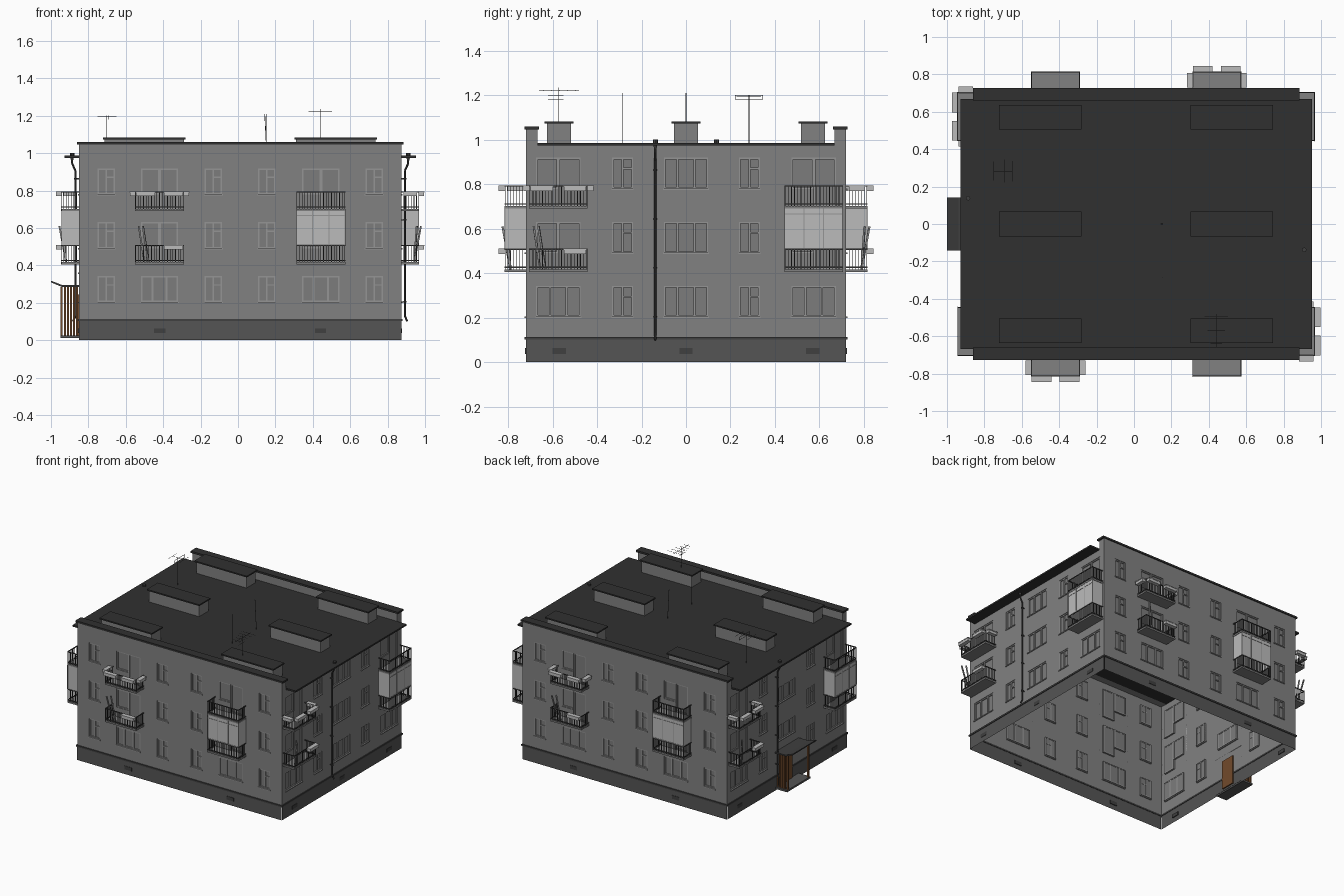
import bpy, bmesh, math
from mathutils import Matrix, Vector

if "Cube" in bpy.data.objects:
    bpy.data.objects.remove(bpy.data.objects["Cube"])

CX = 0.0115                     # building centre in x
HX, HY = 0.8615, 0.72           # half sizes of the wall box
FLOORS = [(0.203, 0.343), (0.49, 0.631), (0.779, 0.919)]   # window heights
SLABS = [0.405, 0.69]           # balcony floors

COL = dict(wall=0.22, trim=0.3, glass=0.2, plinth=0.09, dark=0.05, roof=0.03, light=0.5)
MATS = {}
for k, c in COL.items():
    MATS[k] = bpy.data.materials.new(k)
    MATS[k].diffuse_color = (c, c, c, 1)
MATS["wood"] = bpy.data.materials.new("wood")
MATS["wood"].diffuse_color = (0.17, 0.07, 0.025, 1)


class Part:
    """One mesh object gathered from simple solids."""
    def __init__(self, name, mat, M=Matrix()):
        self.bm, self.name, self.mat, self.M = bmesh.new(), name, mat, M

    def box(self, x0, x1, y0, y1, z0, z1):
        m = Matrix.Translation(((x0 + x1) / 2, (y0 + y1) / 2, (z0 + z1) / 2))
        bmesh.ops.create_cube(self.bm, size=1, matrix=m @ Matrix.Diagonal((x1 - x0, y1 - y0, z1 - z0, 1)))

    def rod(self, p, q, r=0.002, r2=None, n=6):
        p, q = Vector(p), Vector(q)
        m = Matrix.Translation((p + q) / 2) @ (q - p).to_track_quat('Z', 'Y').to_matrix().to_4x4()
        bmesh.ops.create_cone(self.bm, cap_ends=True, segments=n, radius1=r,
                              radius2=r if r2 is None else r2, depth=(q - p).length, matrix=m)

    def face(self, *pts):
        self.bm.faces.new([self.bm.verts.new(p) for p in pts])

    def done(self):
        bmesh.ops.remove_doubles(self.bm, verts=self.bm.verts, dist=1e-5)
        me = bpy.data.meshes.new(self.name)
        self.bm.to_mesh(me)
        self.bm.free()
        ob = bpy.data.objects.new(self.name, me)
        ob.matrix_world = self.M
        me.materials.append(MATS[self.mat])
        bpy.context.collection.objects.link(ob)


def facade(side, angle, w, d, small, big, bal, vents, top):
    """One elevation, built facing -y and turned into place."""
    M = Matrix.Translation((CX, 0, 0)) @ Matrix.Rotation(math.radians(angle), 4, 'Z')
    P = lambda n, m: Part(side + "_" + n, m, M)
    wall, frame, glass = P("wall", "wall"), P("window_frames", "trim"), P("window_glass", "glass")
    plinth, ledge, vent = P("plinth", "plinth"), P("plinth_ledge", "dark"), P("cellar_vents", "dark")

    # openings: (u0, u1, z0, z1, kind)
    ops = [(u - .047, u + .047, a, b, "small") for u in small for a, b in FLOORS]
    ops += [(u - .1, u + .1, a, b, "big") for u, (a, b) in big]
    for u in bal:
        ops.append((u - .1, u + .1, *FLOORS[0], "big"))
        for (a, b), s in zip(FLOORS[1:], SLABS):
            ops += [(u - .1, u, a, b, "plain"), (u, u + .1, s + .012, b, "plain")]

    # wall skin with holes
    us = sorted({round(v, 4) for o in ops for v in o[:2]} | {-w, w})
    zs = sorted({round(v, 4) for o in ops for v in o[2:4]} | {.1, top})
    for a, b in zip(us, us[1:]):
        for e, f in zip(zs, zs[1:]):
            mu, mz = (a + b) / 2, (e + f) / 2
            if not any(o[0] < mu < o[1] and o[2] < mz < o[3] for o in ops):
                wall.face((a, -d, e), (b, -d, e), (b, -d, f), (a, -d, f))

    # reveals, glass and frames
    y0, y1, t = -d + .004, -d + .013, .008
    for a, b, e, f, kind in ops:
        c = [(a, e), (b, e), (b, f), (a, f)]
        for (p, q), (r, s) in zip(c, c[1:] + c[:1]):
            wall.face((p, -d, q), (r, -d, s), (r, y1, s), (p, y1, q))
        glass.face(*[(p, y1 - .002, q) for p, q in c])
        frame.box(a, a + t, y0, y1, e, f)
        frame.box(b - t, b, y0, y1, e, f)
        frame.box(a, b, y0, y1, f - t, f)
        frame.box(a, b, y0, y1, e, e + t)
        if kind == "small":
            frame.box((a + b) / 2 - .004, (a + b) / 2 + .004, y0, y1, e, f)
            frame.box((a + b) / 2, b, y0, y1, f - .052, f - .045)
        if kind == "big":
            for k in (.31, .69):
                m = a + (b - a) * k
                frame.box(m - .005, m + .005, y0, y1, e, f)
        if kind != "plain":
            frame.box(a - .003, b + .003, -d - .006, -d + .008, e - .005, e + .002)   # sill

    plinth.face((-w, -d - .002, 0), (w, -d - .002, 0), (w, -d - .002, .105), (-w, -d - .002, .105))
    ledge.box(-w - .007, w + .007, -d - .007, -d + .004, .102, .114)
    for u in vents:
        vent.box(u - .03, u + .03, -d - .005, -d + .004, .037, .063)

    # balconies: left stack open with planters, right stack glazed on the lower level
    slab, rail = P("balcony_slabs", "wall"), P("balcony_railings", "dark")
    planter, pane, boards = P("planters", "light"), P("balcony_glazing", "light"), P("leaning_boards", "trim")
    out = -d - .095
    for i, u in enumerate(bal):
        l, r = u - .131, u + .131
        for j, z in enumerate(SLABS):
            slab.box(l, r, out, -d, z, z + .012)
            h = z + .105
            for zz in (z + .018, h - .006):
                rail.box(l, r, out, out + .005, zz, zz + .006)
                rail.box(l, l + .005, out, -d, zz, zz + .006)
                rail.box(r - .005, r, out, -d, zz, zz + .006)
            for k in range(19):
                x = l + .0025 + k * (r - l - .005) / 18
                rail.box(x - .0017, x + .0017, out + .001, out + .004, z + .01, h)
            for k in range(1, 7):
                y = out + k * .095 / 7
                for x in (l + .0025, r - .0025):
                    rail.box(x - .0015, x + .0015, y - .0015, y + .0015, z + .01, h)
            if i == 0:
                spots = [(u + .025, u + .125, out - .027, out + .003)]
                if j:
                    spots += [(u - .125, u - .025, out - .027, out + .003),
                              (l - .026, l + .003, out + .01, -d - .012), (r - .003, r + .026, out + .01, -d - .012)]
                for s in spots:
                    planter.box(*s, h - .025, h - .003)
                    planter.box(s[0] - .003, s[1] + .003, s[2] - .002, s[3] + .002, h - .006, h)
                if not j:
                    for k in (0, .022):
                        boards.rod((l + .05 + k, -d - .07, z + .012), (l + .02 + k, -d - .105 + k, z + .205), .006, n=4)
            elif not j:
                e, f = h, SLABS[1]
                pane.box(l + .003, r - .003, out + .002, out + .005, e, f)
                pane.box(l + .003, l + .006, out + .005, -d, e, f)
                pane.box(r - .006, r - .003, out + .005, -d, e, f)
                for zz in (e, f - .026):
                    frame.box(l + .002, r - .002, out, out + .003, zz, zz + .004)
                for k in (-.13, -.044, .044, .13):
                    frame.box(u + k - .002, u + k + .002, out, out + .003, e, f)
    for p in (wall, frame, glass, plinth, ledge, vent, slab, rail, planter, pane, boards):
        p.done()

    if side in ("front", "back"):
        # parapet
        par, cap = P("parapet", "wall"), P("parapet_cap", "roof")
        par.box(-w, w, -d, -d + .052, .975, 1.048)
        cap.box(-w - .012, w + .012, -d - .006, -d + .06, 1.046, 1.06)
        par.done()
        cap.done()
    else:
        # drainpipe with funnel and clamps
        pipe = P("drainpipe", "dark")
        x, r = -.138, .0055
        path = [(x, -d - .037, .965), (x, -d - .037, .945), (x, -d - .019, .905), (x, -d - .019, .13), (x, -d - .032, .1)]
        for a, b in zip(path, path[1:]):
            pipe.rod(a, b, r, n=10)
        pipe.rod((x, -d - .037, .96), (x, -d - .037, .985), r, .012, 10)
        pipe.rod((x, -d - .037, .985), (x, -d - .037, 1.0), .012, n=10)
        for z in (.2, .42, .64, .86):
            pipe.rod((x, -d - .019, z), (x, -d - .019, z + .008), .008, n=10)
            pipe.box(x - .002, x + .002, -d - .019, -d, z, z + .006)
        pipe.done()

    if side == "left":
        # entrance porch
        step, wood, awning = P("porch_step", "plinth"), P("porch_posts_and_door", "wood"), P("porch_awning", "dark")
        step.box(-.14, .14, -d - .1, -d, .012, .026)
        wood.box(-.055, .055, -d - .009, -d + .009, .026, .245)
        for sx in (-1, 1):
            wood.box(sx * .125 - .006, sx * .125 + .006, -d - .1, -d - .088, .024, .285)
        for k in range(5):
            wood.box(-.128, -.122, -d - .08 + k * .016, -d - .07 + k * .016, .026, .285)
        prof = [(-d, .284), (-d - .09, .284), (-d - .15, .309), (-d - .15, .318), (-d - .088, .294), (-d, .294)]
        for a, b in zip(prof, prof[1:] + prof[:1]):
            awning.face((-.143, *a), (.143, *a), (.143, *b), (-.143, *b))
        for x in (-.143, .143):
            awning.face(*[(x, *p) for p in prof])
        for p in (step, wood, awning):
            p.done()


long_side = dict(w=HX, d=HY, small=(-.716, -.143, .143, .716), big=[], bal=(-.431, .431), vents=(-.43, .43), top=1.05)
facade("front", 0, **long_side)
facade("back", 180, **long_side)
short_side = dict(w=HY, d=HX, small=(-.285, .285), bal=(-.574, .574), top=.98)
facade("right", 90, big=[(0, f) for f in FLOORS], vents=(-.57, 0, .57), **short_side)
facade("left", 270, big=[(0, (.36, .48)), (0, (.645, .77))], vents=(-.57, .57), **short_side)

# flat roof
roof = Part("roof", "roof")
roof.box(-.927, .953, -.667, .667, .974, .986)
roof.done()

# ventilation stacks
stack, lid = Part("vent_stacks", "wall"), Part("vent_stack_caps", "roof")
for cx in (-.501, .523):
    for cy in (-.571, 0, .571):
        stack.box(cx - .212, cx + .212, cy - .055, cy + .055, .98, 1.075)
        lid.box(cx - .221, cx + .221, cy - .066, cy + .066, 1.073, 1.083)
stack.done()
lid.done()

# aerials
aer = Part("aerials", "dark")
aer.rod((.155, 0, .98), (.143, 0, 1.21))
aer.rod((.15, -.285, .98), (.15, -.285, 1.21), .0015)
aer.rod((.44, -.572, .98), (.44, -.572, 1.235))
aer.rod((.44, -.66, 1.22), (.44, -.48, 1.22), .0015)
for k in range(5):
    y, h = -.64 + k * .036, .03 + .008 * k
    aer.rod((.44 - h, y, 1.222), (.44 + h, y, 1.222), .0012)
for z in (1.18, 1.2):
    aer.rod((.44, -.62, z), (.44, -.55, z), .0012)
    aer.rod((-.69, .222, z), (-.69, .345, z), .0015)
aer.rod((-.705, .283, .98), (-.705, .283, 1.2))
aer.rod((-.75, .283, 1.195), (-.65, .283, 1.195), .0012)
for x, h in ((-.75, .05), (-.65, .055)):
    aer.rod((x, .283 - h, 1.195), (x, .283 + h, 1.195), .0012)
for y in (.222, .345):
    aer.rod((-.69, y, 1.18), (-.69, y, 1.2), .0015)
aer.done()

for m in bpy.data.materials:
    if m.users and not m.is_grease_pencil:
        m.use_nodes = True
        m.node_tree.nodes["Principled BSDF"].inputs["Base Color"].default_value = m.diffuse_color
